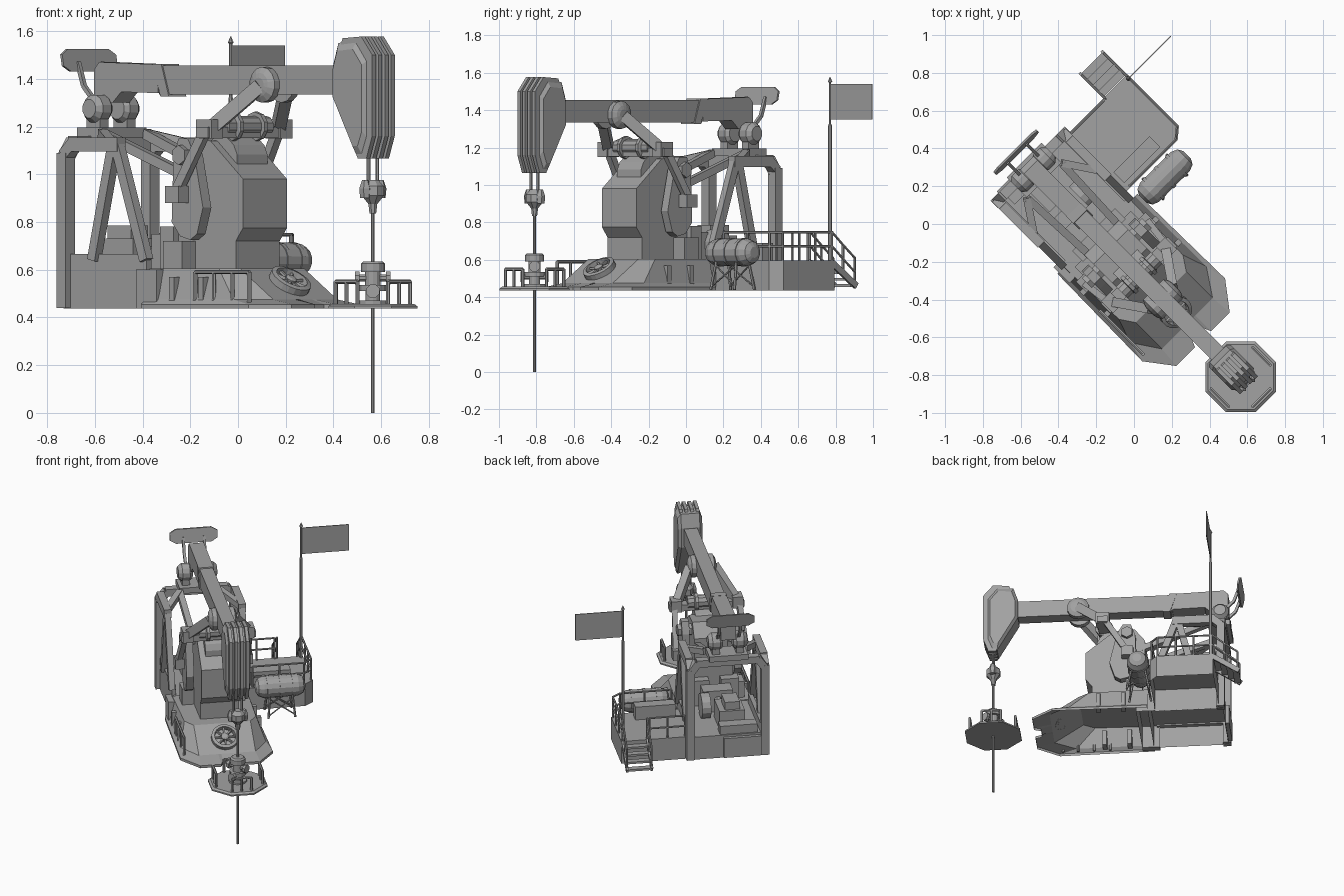
import bpy, bmesh, math
from mathutils import Vector as V, Matrix

# Local frame: X along the beam (towards the head), Y across, Z up; placed diagonally in the world
S = math.sqrt(2)
WORLD = Matrix.Translation((-.173 / S, -.173 / S, 0)) @ Matrix.Rotation(-math.pi / 4, 4, 'Z')
parts = {}


def mesh(name):
    return parts.setdefault(name, bmesh.new())


def loft(name, loops, cap0=True, cap1=True):
    bm = mesh(name)
    rows = [[bm.verts.new(p) for p in lp] for lp in loops]
    n = len(rows[0])
    for a, b in zip(rows, rows[1:]):
        for i in range(n):
            bm.faces.new((a[i], a[(i + 1) % n], b[(i + 1) % n], b[i]))
    if cap0:
        bm.faces.new(rows[0][::-1])
    if cap1:
        bm.faces.new(rows[-1])


def side(name, prof, y0, y1):
    loft(name, [[(x, y, z) for x, z in prof] for y in (y0, y1)])


def plan(name, prof, z0, z1, bottom=True):
    loft(name, [[(x, y, z) for x, y in prof] for z in (z0, z1)], bottom)


def box(name, x0, x1, y0, y1, z0, z1, bottom=True):
    plan(name, [(x0, y0), (x1, y0), (x1, y1), (x0, y1)], z0, z1, bottom)


def frame(d):
    d = d.normalized()
    ref = V((0, 0, 1)) if abs(d.z) < .95 else V((1, 0, 0))
    a = ref.cross(d).normalized()
    return d, a, d.cross(a)


def bar(name, p, q, w, h):
    p, q = V(p), V(q)
    d, a, b = frame(q - p)
    loft(name, [[c + a * i * w / 2 + b * j * h / 2 for i, j in ((-1, -1), (1, -1), (1, 1), (-1, 1))]
                for c in (p, q)])


def lathe(name, p, d, prof, n=12, caps=True):
    d, a, b = frame(V(d))
    loft(name, [[V(p) + d * h + (a * math.cos(t) + b * math.sin(t)) * r
                 for t in [math.tau * (i + .5) / n for i in range(n)]] for r, h in prof], caps, caps)


def rod(name, p, q, r, n=8):
    d = V(q) - V(p)
    lathe(name, p, d, [(r, 0), (r, d.length)], n)


def rail(name, pts, h, mid=False, r=.007):
    pts = [V(p) for p in pts]
    for p in pts:
        rod(name, p, p + V((0, 0, h)), r, 6)
    for p, q in zip(pts, pts[1:]):
        for k in ((.5, 1) if mid else (1,)):
            rod(name, p + V((0, 0, h * k)), q + V((0, 0, h * k)), r, 6)


def mirrored(pts):
    return [(x, -y) for x, y in pts] + [(x, y) for x, y in pts[::-1]]


# Front base: flange with front notch, sloped housing, open underneath
flange = mirrored([(-.1, .3), (.545, .31), (.69, .2), (.69, .06), (.643, .04)])
foot = mirrored([(-.1, .28), (.43, .285), (.572, .19), (.572, .06), (.572, .04)])
roof = mirrored([(-.1, .25), (.3, .24), (.375, .19), (.375, .06), (.375, .04)])
loft('front_base', [[(x, y, z) for x, y in o] for o, z in
                    ((flange, .437), (flange, .455), (foot, .475), (roof, .605))], False)
for k in (-1, 1):
    for x in (.05, .22):
        box('base_rib', x, x + .03, k * .25 - .035, k * .25 + .035, .46, .57)

# Hand wheel on the slope
c, n = V((.474, 0, .54)), V((.135, 0, .197)).normalized()
lathe('slope_wheel', c, n, [(.09, 0), (.09, .03), (.07, .035), (.068, .01), (.068, 0)], 20, False)
lathe('slope_wheel', c, n, [(.026, 0), (.026, .03), (.015, .036)], 10)
_, a, b = frame(n)
for i in range(8):
    t = math.tau * i / 8
    bar('slope_wheel', c + n * .017, c + n * .017 + (a * math.cos(t) + b * math.sin(t)) * .075, .012, .012)

# Rear base, low walls and rear panel
box('rear_base', -.61, -.02, -.25, .25, .437, .6, False)
for y in (-.25, .22):
    box('rear_wall', -.6, -.12, y, y + .03, .59, .665)
box('rear_panel', -.635, -.605, -.22, .03, .445, .585)
box('skid_block', -.14, -.02, -.29, -.24, .437, .6)

# Pedestal with overhanging front box
side('pedestal', [(-.07, .6), (.29, .6), (.29, .72), (.333, .775), (.333, .98), (.14, 1.14), (0, 1.15), (-.07, 1.06)],
     -.13, .13)
rod('pedestal_drum', (.16, -.09, 1.06), (.16, .09, 1.06), .1, 14)

# Cranks, counterweights, pitmans, equalizer and lifting arms
weight = [(.02, 1.15), (.075, 1.15), (.115, 1.08), (.165, .86), (.13, .75), (.09, .725), (.03, .74), (-.02, .8), (-.01, 1.07)]
for k in (-1, 1):
    side('counterweight', weight, k * .15, k * .2)
    rod('crank_shaft', (.045, k * .1, 1.08), (.045, k * .225, 1.08), .042, 6)
    box('crank_pin', .0, .08, k * .225 - .035, k * .225 + .035, .88, .95)
    bar('pitman', (.04, k * .235, .92), (.2, k * .215, 1.19), .035, .04)
    box('equalizer_end', .165, .255, k * .205 - .035, k * .205 + .035, 1.15, 1.23)
    bar('lifting_arm', (.21, k * .2, 1.19), (.385, k * .08, 1.37), .05, .06)
    lathe('beam_pivot', (.39, k * .04, 1.375), (0, k, 0), [(.075, 0), (.075, .035), (.05, .05), (.03, .055)], 14)
    lathe('equalizer_bearing', (.21, k * .06, 1.2), (0, k, 0), [(.062, 0), (.062, .02), (.045, .025), (.045, .07)], 10)
    box('brake_block', -.06, .05, k * .16 - .05, k * .16 + .05, .6, .72)
    box('gear_cover', -.13, -.05, k * .1 - .06, k * .1 + .06, .6, .78)
bar('equalizer', (.21, -.25, 1.175), (.21, .25, 1.175), .07, .045)
rod('equalizer_bearing', (.21, -.1, 1.2), (.21, .1, 1.2), .045, 10)

# Walking beam
side('walking_beam', [(-.25, 1.335), (.85, 1.335), (.85, 1.455), (-.25, 1.455)], -.045, .045)
side('beam_tail', [(-.63, 1.3), (-.52, 1.3), (-.47, 1.345), (-.25, 1.34), (-.26, 1.46), (-.6, 1.47), (-.63, 1.44)],
     -.05, .05)
side('beam_collar', [(-.235, 1.325), (-.185, 1.325), (-.23, 1.462), (-.28, 1.462)], -.052, .052)

# Head: chamfered core with front fins
core = [(.8, 1.46), (.83, 1.55), (.94, 1.56), (1.005, 1.48), (1.005, 1.15), (.975, 1.075), (.94, 1.075), (.8, 1.32)]
mid = V((.9, 1.34))
loft('head_core', [[(mid.x + (x - mid.x) * s, y, mid.y + (z - mid.y) * s) for x, z in core]
                   for s, y in ((.84, -.082), (1, -.062), (1, .062), (.84, .082))])
fin = [(.83, 1.5), (.86, 1.57), (.97, 1.577), (1.035, 1.5), (1.035, 1.16), (1, 1.065), (.95, 1.065), (.88, 1.2)]
for y in (-.056, -.019, .019, .056):
    side('head_fin', fin, y - .011, y + .011)

# Hanger, polished rod and wellhead
X = .972
for k in (-1, 1):
    rod('hanger_cable', (X, k * .026, 1.1), (X, k * .026, .95), .008, 6)
    lathe('carrier_bar', (X, k * .045, .94), (0, 0, 1), [(.022, -.04), (.026, 0), (.014, .035)], 6)
lathe('carrier_bar', (X, 0, .835), (0, 0, 1), [(.015, 0), (.02, .04), (.05, .075), (.05, .115), (.025, .14)], 8)
rod('polished_rod', (X, 0, 0), (X, 0, .86), .008)
lathe('wellhead', (X, 0, .45), (0, 0, 1),
      [(.06, 0), (.06, .02), (.03, .02), (.03, .06), (.055, .06), (.055, .085), (.033, .085), (.033, .14),
       (.05, .14), (.05, .175), (.04, .185)], 12)
for d in ((1, 1, 0), (-1, -1, 0), (1, -1, 0), (-1, 1, 0)):
    lathe('wellhead_valve', (X, 0, .565 if d[0] == d[1] else .51), d,
          [(.016, 0), (.016, .055), (.03, .055), (.03, .075)], 8)
lathe('well_platform', (X, 0, .437), (0, 0, 1), [(.202, 0), (.202, .01), (.187, .02)], 8)
for i in range(4):
    t = math.pi / 2 * i
    d, e = V((math.cos(t), math.sin(t), 0)), V((-math.sin(t), math.cos(t), 0))
    rail('well_rail', [V((X, 0, .455)) + d * .155 + e * s for s in (-.065, 0, .065)], .095, r=.009)

# Rear support frame: portal, side A-frames, bearing platform and braces
for k in (-1, 1):
    y = k * .25
    box('portal_post', -.625, -.57, y - .028, y + .028, .44, 1.09)
    bar('portal_corner', (-.597, y, 1.07), (-.597, k * .2, 1.14), .055, .05)
    bar('portal_corner', (-.597, y, 1.08), (-.54, y, 1.13), .05, .05)
    bar('side_beam', (-.56, y, 1.125), (-.27, y, 1.125), .05, .06)
    bar('frame_leg', (-.31, y, 1.12), (-.43, y, .64), .04, .045)
    bar('frame_leg', (-.29, y, 1.12), (-.12, y, .64), .04, .045)
    bar('frame_brace', (-.5, k * .13, 1.17), (-.04, k * .11, 1.0), .04, .04)
    bar('frame_brace', (-.32, y, 1.12), (-.5, k * .13, 1.17), .04, .04)
    lathe('rear_bearing', (-.58, k * .035, 1.275), (0, k, 0), [(.045, 0), (.06, .02), (.06, .07), (.04, .095)], 12)
    box('bearing_block', -.62, -.54, k * .08 - .025, k * .08 + .025, 1.18, 1.24)
    # struts of the tail plate
    for p, q in (((-.6, 1.3), (-.67, 1.37)), ((-.67, 1.37), (-.705, 1.47))):
        bar('tail_strut', (p[0], k * .07, p[1]), (q[0], k * .07, q[1]), .018, .018)
bar('portal_beam', (-.597, -.21, 1.135), (-.597, .21, 1.135), .055, .05)
box('bearing_platform', -.65, -.5, -.13, .13, 1.155, 1.195)

# Octagonal tail plate, leaning slightly
octa = [(-.16, .25), (-.12, 0), (.12, 0), (.16, .25), (.16, .75), (.12, 1), (-.12, 1), (-.16, .75)]
loft('tail_plate', [[(-.7 - .02 * t + o, y, 1.43 + .095 * t) for y, t in octa] for o in (-.006, .006)])

# Engine group in the rear bay
box('engine', -.52, -.32, -.13, .04, .6, .73)
box('engine_top', -.5, -.36, -.1, .0, .73, .785)
box('fuel_box', -.6, -.52, -.2, .05, .6, .66)
box('gear_case', -.24, -.13, -.1, .1, .6, .75)
rod('flywheel', (-.3, .07, .68), (-.3, .13, .68), .085, 14)
rod('drive_shaft', (-.33, 0, .68), (-.05, 0, .68), .03, 8)

# Side platform, locker, rails
plan('side_platform', [(-.585, .24), (-.15, .24), (-.15, .65), (-.2, .71), (-.585, .71)], .437, .597, False)
box('locker', -.27, -.19, .29, .56, .597, .69)
rail('platform_rail', [(-.575, .7, .597), (-.45, .7, .597), (-.33, .7, .597), (-.205, .7, .597),
                       (-.16, .645, .597), (-.16, .48, .597), (-.16, .3, .597)], .15, True)
rail('platform_rail', [(-.575, .52, .597), (-.575, .4, .597), (-.575, .28, .597)], .15, True)
rail('base_rail', [(.2, -.28, .45), (.31, -.28, .45), (.42, -.28, .45), (.52, -.28, .45)], .14, r=.009)

# Stairs
for y in (.535, .7):
    bar('stair_stringer', (-.575, y, .585), (-.76, y, .46), .015, .035)
    rail('stair_rail', [(-.575, y, .6), (-.66, y, .53), (-.75, y, .46)], .15, True)
for i in range(4):
    x, z = -.61 - .043 * i, .565 - .034 * i
    box('stair_step', x - .022, x + .022, .535, .7, z - .007, z + .007)

# Storage tank on splayed legs
lathe('tank', (-.06, .465, .64), (0, 1, 0),
      [(.03, -.165), (.058, -.15), (.073, -.115), (.073, .115), (.058, .15), (.03, .165)], 14)
for y in (-.085, 0, .085):
    lathe('tank_band', (-.06, .465 + y, .64), (0, 1, 0), [(.077, -.01), (.077, .01)], 14)
for k in (-1, 1):
    for j in (-1, 1):
        rod('tank_leg', (-.06 + k * .045, .465 + j * .075, .6), (-.06 + k * .075, .465 + j * .09, .44), .008, 6)
        rod('tank_leg', (-.06 + k * .05, .465 + j * .075, .57), (-.06 + k * .07, .465 - j * .085, .46), .005, 6)

# Flag
lathe('flag_pole', (-.566, .696, .597), (0, 0, 1),
      [(.011, 0), (.011, .72), (.007, .73), (.007, .95), (.013, .955), (.002, .98)], 8)
box('flag', -.569, -.563, .7, 1.015, 1.35, 1.54)

# Turn every collected part into an object with the dark paint
paint = bpy.data.materials.new('dark_grey_paint')
paint.diffuse_color = (.36, .36, .36, 1)
for name, bm in parts.items():
    bmesh.ops.recalc_face_normals(bm, faces=bm.faces)
    me = bpy.data.meshes.new(name)
    bm.to_mesh(me)
    bm.free()
    me.materials.append(paint)
    ob = bpy.data.objects.new(name, me)
    ob.matrix_world = WORLD
    bpy.context.collection.objects.link(ob)
